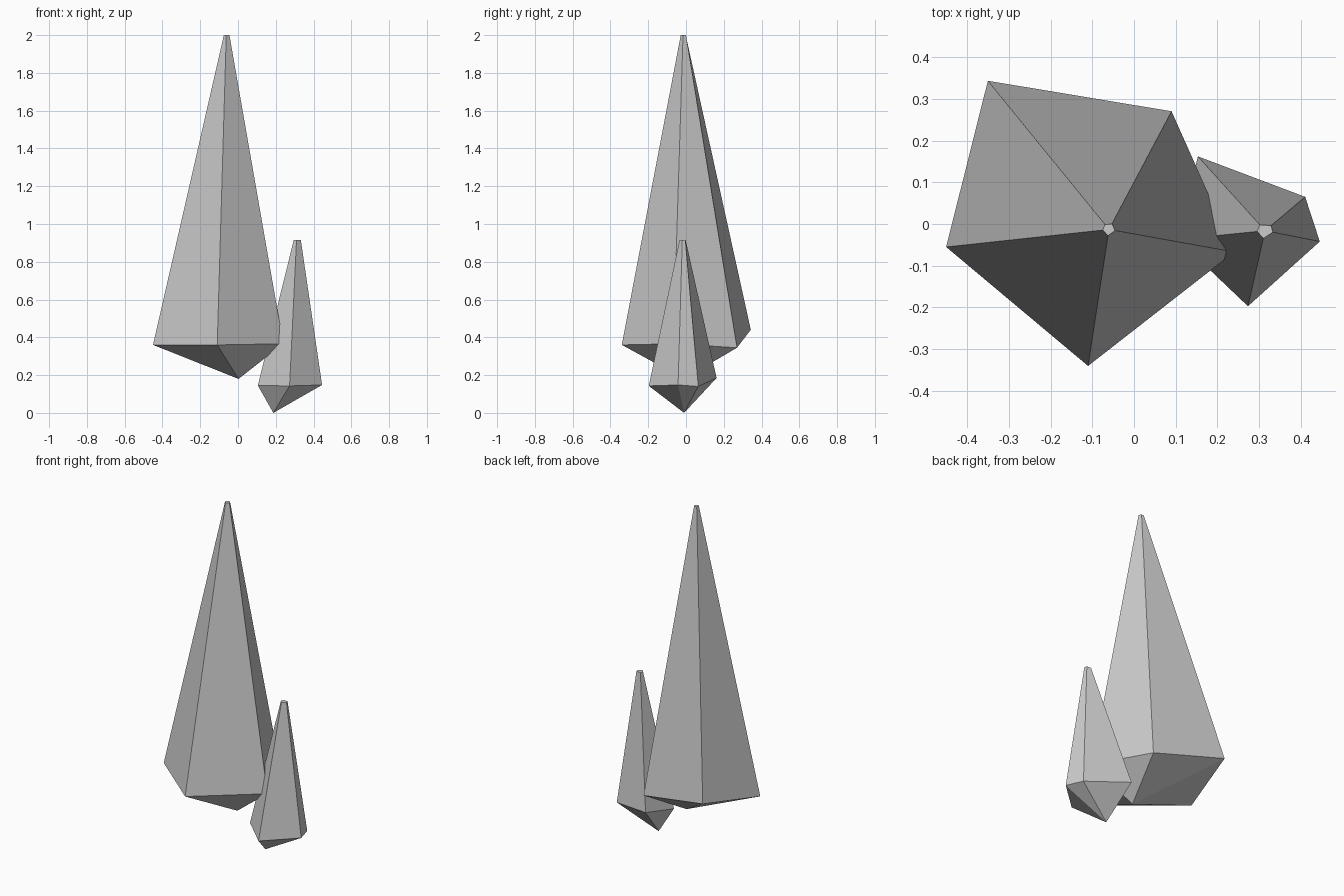
import bpy
import bmesh
from mathutils import Vector

if "Cube" in bpy.data.objects:
    bpy.data.objects.remove(bpy.data.objects["Cube"], do_unlink=True)

# Single stone colour
stone = bpy.data.materials.new("grey_stone")
stone.use_nodes = True
grey = (0.6, 0.6, 0.6, 1)
stone.diffuse_color = grey
stone.node_tree.nodes["Principled BSDF"].inputs["Base Color"].default_value = grey


def crystal(name, girdle, tip, tip_radius, root):
    """Five-sided shard: small flat tip, uneven girdle, pointed root."""
    bm = bmesh.new()
    tip = Vector(tip)
    ring = [bm.verts.new(p) for p in girdle]
    cap = []
    for v in ring:
        out = (v.co - tip) * Vector((1, 1, 0))
        cap.append(bm.verts.new(tip + out.normalized() * tip_radius))
    bottom = bm.verts.new(root)
    n = len(ring)
    for i in range(n):
        j = (i + 1) % n
        bm.faces.new((ring[i], ring[j], cap[j], cap[i]))
        bm.faces.new((ring[j], ring[i], bottom))
    bm.faces.new(cap)
    bmesh.ops.recalc_face_normals(bm, faces=bm.faces)
    mesh = bpy.data.meshes.new(name)
    bm.to_mesh(mesh)
    bm.free()
    mesh.materials.append(stone)
    obj = bpy.data.objects.new(name, mesh)
    bpy.context.collection.objects.link(obj)


# Tall crystal
crystal("large_crystal",
        [(-0.45, -0.055, 0.36), (-0.11, -0.34, 0.36), (0.24, -0.067, 0.366),
         (0.09, 0.27, 0.345), (-0.35, 0.343, 0.44)],
        (-0.06, -0.013, 2), 0.015, (0.003, -0.01, 0.18))

# Short crystal beside it
crystal("small_crystal",
        [(0.105, -0.037, 0.145), (0.273, -0.197, 0.143), (0.445, -0.042, 0.148),
         (0.41, 0.065, 0.14), (0.153, 0.162, 0.185)],
        (0.314, -0.016, 0.915), 0.019, (0.187, -0.01, 0))
